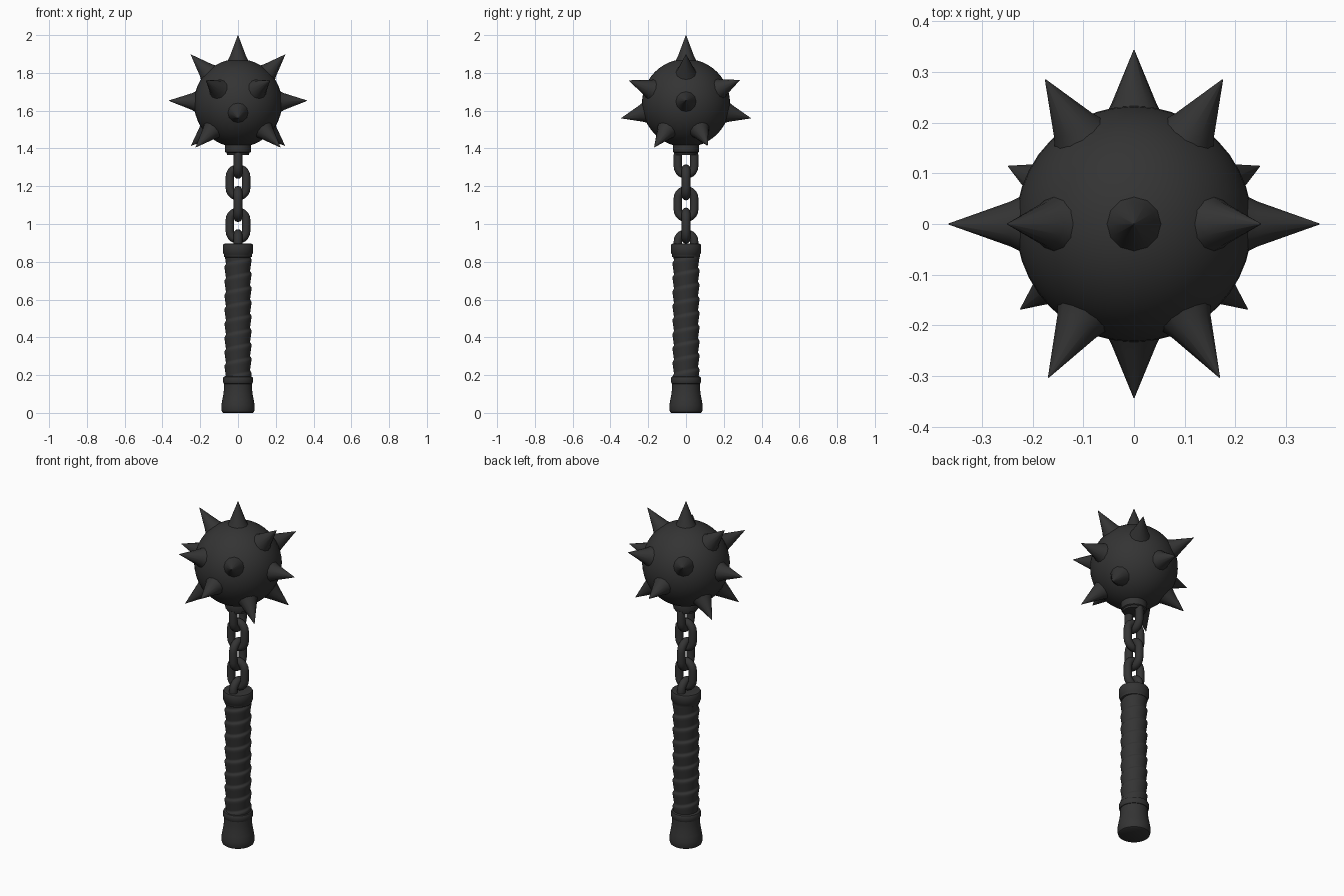
import bpy, bmesh, math
from mathutils import Vector

if "Cube" in bpy.data.objects:
    bpy.data.objects.remove(bpy.data.objects["Cube"])

iron = bpy.data.materials.new("dark_iron")
iron.diffuse_color = (0.034, 0.034, 0.034, 1)
iron.use_nodes = True
iron.node_tree.nodes["Principled BSDF"].inputs["Base Color"].default_value = iron.diffuse_color


def add_object(name, bm, angle=40):
    bmesh.ops.recalc_face_normals(bm, faces=bm.faces)
    mesh = bpy.data.meshes.new(name)
    bm.to_mesh(mesh)
    bm.free()
    ob = bpy.data.objects.new(name, mesh)
    bpy.context.collection.objects.link(ob)
    mesh.materials.append(iron)
    bpy.ops.object.select_all(action='DESELECT')
    ob.select_set(True)
    bpy.context.view_layer.objects.active = ob
    bpy.ops.object.shade_smooth_by_angle(angle=math.radians(angle))
    return ob


def skin(bm, rings, closed=False):
    """Join rings of points with quads; cap the ends unless closed."""
    vs = [[bm.verts.new(p) for p in ring] for ring in rings]
    n = len(vs[0])
    for i in range(len(vs) if closed else len(vs) - 1):
        a, b = vs[i], vs[(i + 1) % len(vs)]
        for j in range(n):
            k = (j + 1) % n
            bm.faces.new((a[j], a[k], b[k], b[j]))
    if not closed:
        bm.faces.new(vs[0])
        bm.faces.new(vs[-1])


def lathe(name, profile, n=32, quat=None, origin=(0, 0, 0), angle=40):
    bm = bmesh.new()
    rings = []
    for r, z in profile:
        ring = [Vector((r * math.cos(math.tau * j / n), r * math.sin(math.tau * j / n), z))
                for j in range(n)]
        if quat:
            ring = [quat @ p for p in ring]
        rings.append([p + Vector(origin) for p in ring])
    skin(bm, rings)
    return add_object(name, bm, angle)


# spiked ball
C = Vector((0, 0, 1.64))
bm = bmesh.new()
bmesh.ops.create_uvsphere(bm, u_segments=40, v_segments=24, radius=0.233)
bmesh.ops.translate(bm, verts=bm.verts, vec=C)
add_object("ball", bm)

# spikes, given by their tips; those off the centre plane are mirrored in x
tips = [(0, 0, 2), (0, 0.343, 1.56), (0, -0.343, 1.56)]
for x, y, z in [(0.366, 0, 1.653), (0.25, 0, 1.897), (0.175, 0.285, 1.762),
                (0.169, -0.303, 1.76), (0.248, 0.114, 1.415), (0.224, -0.168, 1.406)]:
    tips += [(x, y, z), (-x, y, z)]
for i, t in enumerate(tips):
    d = Vector(t) - C
    L = d.length
    lathe(f"spike_{i + 1}", [(0.064, 0.205), (0.054, 0.225), (0.044, 0.245), (0.001, L)],
          12, d.to_track_quat('Z', 'Y'), C)

# collar under the ball
lathe("ball_collar", [(0.05, 1.364), (0.058, 1.366), (0.06, 1.376), (0.067, 1.38),
                      (0.069, 1.39), (0.069, 1.425), (0.064, 1.435), (0.06, 1.45)])


# chain of links, alternating planes
def link(name, zc, in_x):
    half, r, wire, seg = 0.03, 0.043, 0.0225, 10
    bm = bmesh.new()
    rings = []
    for s in (0, 1):
        for i in range(seg + 1):
            a = math.pi * (i / seg + s)
            out = Vector((math.cos(a), 0, math.sin(a)))
            c = out * r + Vector((0, 0, half if s == 0 else -half))
            ring = []
            for j in range(12):
                b = math.tau * j / 12
                p = c + out * wire * math.cos(b) + Vector((0, wire * math.sin(b), 0))
                if not in_x:
                    p = Vector((-p.y, p.x, p.z))
                ring.append(p + Vector((0, 0, zc)))
            rings.append(ring)
    skin(bm, rings, closed=True)
    add_object(name, bm)


for i in range(5):
    link(f"chain_link_{i + 1}", 1.335 - 0.1145 * i, i % 2 == 1)

# handle top cap
lathe("handle_cap", [(0.066, 0.822), (0.073, 0.826), (0.075, 0.84), (0.08, 0.846),
                     (0.08, 0.888), (0.076, 0.895), (0.06, 0.897)])

# grip with a spiral strap wrapping
bm = bmesh.new()
rings, n, m = [], 48, 130
for i in range(m + 1):
    z = 0.17 + 0.67 * i / m
    ring = []
    for j in range(n):
        a = math.tau * j / n
        f = (z / 0.075 - j / n) % 1
        r = 0.0635 + 0.0075 * min(1, f / 0.7, (1 - f) / 0.15)
        ring.append((r * math.cos(a), r * math.sin(a), z))
    rings.append(ring)
skin(bm, rings)
add_object("wrapped_grip", bm, 50)

# pommel and its ring
lathe("pommel_ring", [(0.066, 0.152), (0.076, 0.155), (0.08, 0.164), (0.08, 0.182),
                      (0.076, 0.191), (0.066, 0.195)])
lathe("pommel", [(0.078, 0), (0.084, 0.004), (0.088, 0.018), (0.088, 0.04), (0.083, 0.07),
                 (0.077, 0.1), (0.074, 0.13), (0.073, 0.165)])
